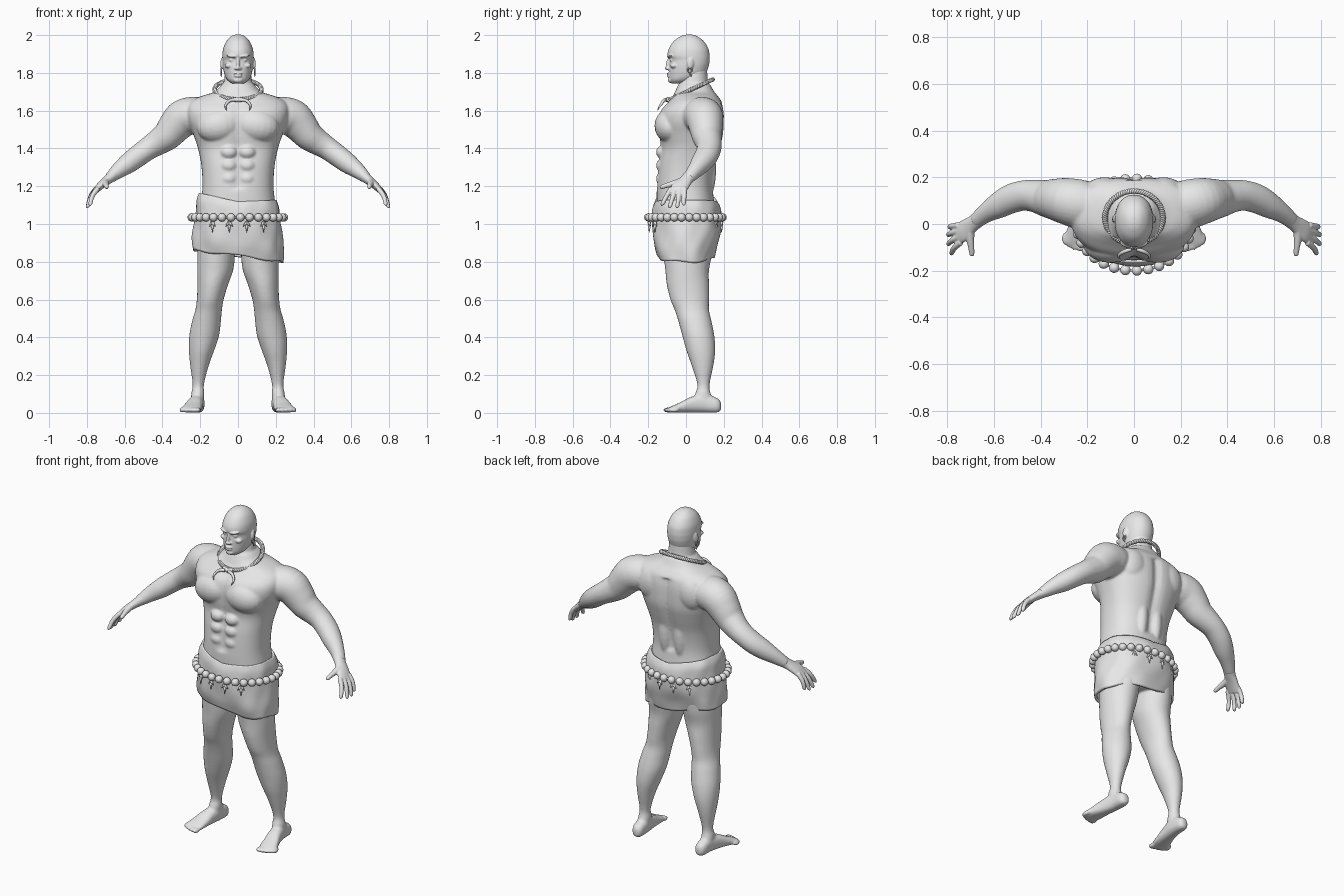
import bpy, bmesh, math
from mathutils import Vector, Matrix, Euler

if "Cube" in bpy.data.objects:
    bpy.data.objects.remove(bpy.data.objects["Cube"], do_unlink=True)

clay = bpy.data.materials.new("plain_grey")
clay.use_nodes = True
clay.diffuse_color = (.8, .8, .8, 1)
clay.node_tree.nodes["Principled BSDF"].inputs["Base Color"].default_value = (.8, .8, .8, 1)
UP = (0, 0, 1)


def spline(pts, steps=4):
    """Catmull-Rom interpolation of any tuples."""
    out = []
    last = len(pts) - 1
    for i in range(last):
        a, b, c, d = (pts[max(0, min(last, i + k))] for k in (-1, 0, 1, 2))
        for s in range(steps):
            t = s / steps
            out.append(tuple(q + .5 * t * (r - p + t * (2 * p - 5 * q + 4 * r - w + t * (3 * (q - r) + w - p)))
                             for p, q, r, w in zip(a, b, c, d)))
    return out + [tuple(pts[-1])]


def loft(bm, pts, axis=None, ref=(1, 0, 0), power=2, side=1, n=28, caps=True, warp=None):
    """Skin rings (x, y, z, radius along ref, radius across) along a smooth path."""
    path = spline(pts)
    rings = []
    for i, p in enumerate(path):
        after, before = path[min(i + 1, len(path) - 1)], path[max(i - 1, 0)]
        t = Vector(axis) if axis else (Vector(after[:3]) - Vector(before[:3])).normalized()
        u = Vector(ref)
        u = (u - t * u.dot(t)).normalized()
        v = t.cross(u)
        ring = []
        for k in range(n):
            ang = math.tau * k / n
            c, s = math.cos(ang), math.sin(ang)
            co = Vector(p[:3])
            co += u * math.copysign(abs(c) ** (2 / power), c) * max(p[3], .002)
            co += v * math.copysign(abs(s) ** (2 / power), s) * max(p[4], .002)
            if warp:
                co = warp(co, ang)
            co.x *= side
            ring.append(bm.verts.new(co))
        rings.append(ring)
    for a, b in zip(rings, rings[1:]):
        for k in range(n):
            j = (k + 1) % n
            bm.faces.new((a[k], a[j], b[j], b[k]))
    if caps:
        bm.faces.new(rings[0][::-1])
        bm.faces.new(rings[-1])


def stack(rows):
    """Rows (z, inner x, outer x, front y, back y) become loft rings."""
    return [((a + b) / 2, (f + k) / 2, z, (b - a) / 2, (k - f) / 2) for z, a, b, f, k in rows]


def sym(rows):
    return stack([(z, -w, w, f, k) for z, w, f, k in rows])


def ball(bm, loc, size, rot=(0, 0, 0)):
    bmesh.ops.create_uvsphere(bm, u_segments=20, v_segments=12, radius=1,
                              matrix=Matrix.LocRotScale(Vector(loc), Euler(rot), Vector(size)))


def finish(name, bm, voxel=0, smooth=0):
    bmesh.ops.recalc_face_normals(bm, faces=bm.faces)
    for f in bm.faces:
        f.smooth = True
    me = bpy.data.meshes.new(name)
    bm.to_mesh(me)
    bm.free()
    me.materials.append(clay)
    ob = bpy.data.objects.new(name, me)
    bpy.context.collection.objects.link(ob)
    if voxel:
        m = ob.modifiers.new("blend", 'REMESH')
        m.mode, m.voxel_size, m.use_smooth_shade = 'VOXEL', voxel, True
    if smooth:
        m = ob.modifiers.new("soften", 'SMOOTH')
        m.factor, m.iterations = .5, smooth
    return ob


def cord(name, lines, radius):
    """Round cord through lists of (point, closed, thickness per point)."""
    cu = bpy.data.curves.new(name, 'CURVE')
    cu.dimensions, cu.bevel_depth, cu.bevel_resolution = '3D', radius, 3
    cu.use_fill_caps = True
    for pts, closed, widths in lines:
        sp = cu.splines.new('POLY')
        sp.points.add(len(pts) - 1)
        for q, p, w in zip(sp.points, pts, widths):
            q.co, q.radius = (*p, 1), w
        sp.use_cyclic_u = closed
        sp.use_smooth = True
    cu.materials.append(clay)
    ob = bpy.data.objects.new(name, cu)
    bpy.context.collection.objects.link(ob)


# Body: torso with spine and breastbone grooves
def groove(co, ang):
    if 1.18 < co.z < 1.64:
        co.y *= 1 - .09 * math.exp(-(co.x / .028) ** 2)
    return co


bm = bmesh.new()
loft(bm, sym([(.86, .19, -.12, .13), (1, .205, -.15, .155), (1.1, .198, -.155, .15), (1.2, .188, -.155, .142),
              (1.31, .194, -.148, .155), (1.4, .212, -.135, .18), (1.47, .235, -.145, .198),
              (1.54, .262, -.15, .202), (1.6, .27, -.135, .2), (1.645, .255, -.095, .19), (1.675, .2, -.07, .17),
              (1.7, .125, -.058, .15), (1.74, .085, -.04, .127)]),
     axis=UP, power=2.4, n=64, warp=groove)
# Neck
loft(bm, sym([(1.62, .1, -.06, .15), (1.7, .086, -.05, .138), (1.75, .076, -.035, .117), (1.83, .064, -.02, .112)]), axis=UP)
for s in (1, -1):
    # Chest, shoulder blade, back and belly muscles
    ball(bm, (.1 * s, -.085, 1.52), (.12, .082, .09), (0, .15 * s, 0))
    ball(bm, (.125 * s, .145, 1.57), (.085, .056, .1), (0, -.3 * s, 0))
    ball(bm, (.05 * s, .11, 1.29), (.042, .05, .16))
    for z in (1.38, 1.31, 1.24):
        ball(bm, (.048 * s, -.122, z), (.045, .037, .036))
    # Arm from shoulder to wrist
    loft(bm, [(.16, .08, 1.57, .09, .09), (.23, .085, 1.575, .105, .098), (.29, .098, 1.56, .1, .1),
              (.335, .105, 1.515, .09, .09), (.375, .11, 1.468, .08, .079), (.425, .12, 1.432, .07, .069),
              (.475, .122, 1.4, .065, .061), (.53, .107, 1.36, .063, .058), (.58, .08, 1.322, .056, .054),
              (.63, .05, 1.285, .043, .043), (.68, .012, 1.243, .033, .029)], ref=(0, 1, 0), side=s)
    # Leg
    loft(bm, stack([(.97, .01, .205, -.13, .15), (.85, .015, .215, -.12, .14), (.757, .025, .216, -.11, .122),
                    (.68, .052, .215, -.102, .122), (.6, .076, .218, -.083, .122), (.545, .085, .226, -.06, .122),
                    (.49, .09, .242, -.042, .134), (.41, .1, .258, -.02, .15), (.33, .126, .26, .002, .155),
                    (.25, .155, .253, .03, .145), (.15, .18, .24, .06, .125), (.1, .178, .248, .048, .132),
                    (.04, .18, .248, .04, .16)]), axis=UP, side=s)
    # Foot and toes
    loft(bm, [(.21, .186, .035, .014, .02), (.212, .165, .04, .032, .038), (.214, .1, .05, .037, .048),
              (.226, .03, .044, .042, .042), (.24, -.03, .029, .05, .027), (.25, -.075, .019, .053, .017),
              (.253, -.09, .015, .048, .013)], axis=(0, -1, 0), power=2.4, side=s)
    for i in range(5):
        w = .018 if i == 0 else .0115
        ball(bm, ((.214 + .021 * i) * s, -.095 + .002 * i * i, .015), (w, .027, .0135))
finish("body", bm, .007, 5)

# Hands with fingers and thumb
for s, label in ((1, "left"), (-1, "right")):
    bm = bmesh.new()
    loft(bm, [(.655, .03, 1.264, .036, .032), (.685, .006, 1.238, .034, .026), (.71, -.012, 1.218, .039, .022),
              (.735, -.032, 1.196, .045, .019), (.757, -.046, 1.172, .043, .014)], ref=(0, 1, 0), side=s)
    tips = ((.782, -.125, 1.1), (.795, -.085, 1.088), (.796, -.046, 1.088), (.79, -.012, 1.1))
    for i, (x, y, z) in enumerate(tips):
        base = Vector((.742 + .003 * i, -.078 + .024 * i, 1.188))
        mid = (base + Vector((x, y, z))) / 2 + Vector((.008, 0, .006))
        loft(bm, [(*base, .014, .014), (*mid, .0125, .0125), (x, y, z + .006, .0105, .0105), (x, y, z, .005, .005)],
             ref=(0, 1, 0), side=s, n=12)
    loft(bm, [(.7, -.01, 1.23, .02, .02), (.702, -.06, 1.215, .0175, .0175), (.698, -.1, 1.205, .0135, .0135),
              (.695, -.13, 1.195, .011, .011), (.695, -.138, 1.192, .005, .005)], side=s, n=12)
    finish(label + "_hand", bm, .004, 3)

# Head with brow, eyes, nose, mouth and ears
bm = bmesh.new()
loft(bm, sym([(2.003, .012, .005, .03), (1.995, .034, -.025, .056), (1.97, .06, -.063, .092), (1.93, .078, -.09, .118),
              (1.893, .083, -.098, .125), (1.868, .082, -.087, .125), (1.835, .08, -.09, .12), (1.79, .071, -.09, .1),
              (1.762, .056, -.087, .05), (1.744, .032, -.075, 0)]), axis=UP, power=2.15, n=40)
ball(bm, (0, -.098, 1.826), (.013, .015, .011))
ball(bm, (0, -.093, 1.85), (.009, .013, .034), (-.2, 0, 0))
ball(bm, (0, -.09, 1.796), (.024, .0125, .0055))
ball(bm, (0, -.089, 1.783), (.021, .0125, .0065))
ball(bm, (0, -.078, 1.762), (.026, .018, .016))
for s in (1, -1):
    ball(bm, (.034 * s, -.084, 1.889), (.029, .016, .008), (0, -.15 * s, .35 * s))
    ball(bm, (.033 * s, -.073, 1.867), (.014, .012, .008))
    ball(bm, (.012 * s, -.095, 1.823), (.008, .01, .007))
    ball(bm, (.048 * s, -.063, 1.838), (.022, .02, .014))
    ball(bm, (.083 * s, .026, 1.85), (.009, .018, .032), (-.15, 0, .35 * s))
finish("head", bm, .004, 2)

# Earrings: ring with a hanging spike
for s, label in ((1, "left"), (-1, "right")):
    hoop = [(.088 * s, .02 + .011 * math.cos(a), 1.815 + .013 * math.sin(a))
            for a in (math.tau * k / 16 for k in range(16))]
    spike = [(.089 * s, .02 + d, 1.803 - 3 * d) for d in (0, .004, .008)]
    cord(label + "_earring", [(hoop, True, [1] * 16), (spike, False, (1.4, 1.2, .2))], .0035)


# Cloth wrap with folds and a slanted hem
def drape(co, ang):
    low = max(0, min(1, (1.14 - co.z) / .31))
    fold = 1 + (.008 + .012 * low) * math.sin(6 * ang + 22 * co.z) + .006 * math.sin(11 * ang - 30 * co.z)
    rise = (1 - low) * (.14 * abs(co.x) - .09 * co.x - .012)
    return Vector((co.x * fold, co.y * fold, co.z + rise - low * (.13 * co.x + .006 * math.sin(5 * ang))))


bm = bmesh.new()
loft(bm, sym([(1.13, .205, -.163, .165), (1.09, .22, -.176, .183), (1.03, .224, -.18, .188), (.96, .233, -.178, .185),
              (.89, .241, -.17, .165), (.83, .24, -.152, .15)]), axis=UP, power=2.3, n=96, caps=False, warp=drape)
cloth = finish("cloth_wrap", bm)
m = cloth.modifiers.new("thickness", 'SOLIDIFY')
m.thickness, m.offset = .014, -1


# Bead belt with hanging leaf charms
def belt(ang, z=1.035, k=1):
    return Vector((.245 * k * math.cos(ang), .197 * k * math.sin(ang) - .003, z))


bm = bmesh.new()
COUNT = 31
for i in range(COUNT):
    ball(bm, belt(math.tau * (i + .5) / COUNT), (.022, .022, .022))
finish("belt_beads", bm)
cord("belt_string", [([belt(math.tau * i / 64) for i in range(64)], True, [1] * 64)], .005)
bm = bmesh.new()
for middle in (90, 270):
    for off in (-34, -11, 11, 34):
        ang = math.radians(middle + off)
        ball(bm, belt(ang, 1.005, .99), (.005, .005, .014))
        for tilt, drop, length in ((0, .975, .042), (.7, .988, .028), (-.7, .988, .028)):
            turn = Matrix.Rotation(ang + math.pi / 2, 4, 'Z')
            mat = Matrix.Translation(belt(ang, drop, .99)) @ turn @ Matrix.Rotation(tilt, 4, 'Y')
            mat = mat @ Matrix.Translation((-.014 * math.copysign(1, tilt) if tilt else 0, 0, 0))
            bmesh.ops.create_cone(bm, cap_ends=True, segments=10, radius1=.001, radius2=.009, depth=length, matrix=mat)
finish("belt_charms", bm)


# Necklace: two twisted strands, a binding and two curved tusks
def strand(phase):
    pts = []
    for i in range(320):
        a = math.tau * i / 320
        w = 40 * a + phase
        k = 1 + .05 * math.cos(w)
        pts.append((.124 * k * math.cos(a), .028 + .113 * k * math.sin(a),
                    1.712 + .053 * math.sin(a) + .0055 * math.sin(w)))
    return pts, True, [1] * 320


cord("necklace_rope", [strand(0), strand(math.pi)], .0065)
cord("necklace_binding", [([(-.032, -.092, 1.66), (0, -.1, 1.657), (.032, -.092, 1.66)], False, [1] * 3)], .012)
tusks = []
for s in (1, -1):
    path = spline([(.012, -.108, 1.657), (.042, -.118, 1.654), (.062, -.13, 1.636), (.066, -.143, 1.618), (.058, -.15, 1.602)])
    tusks.append(([(x * s, y, z) for x, y, z in path], False, [1 - .85 * (i / 16) ** 2 for i in range(17)]))
cord("necklace_tusks", tusks, .009)
